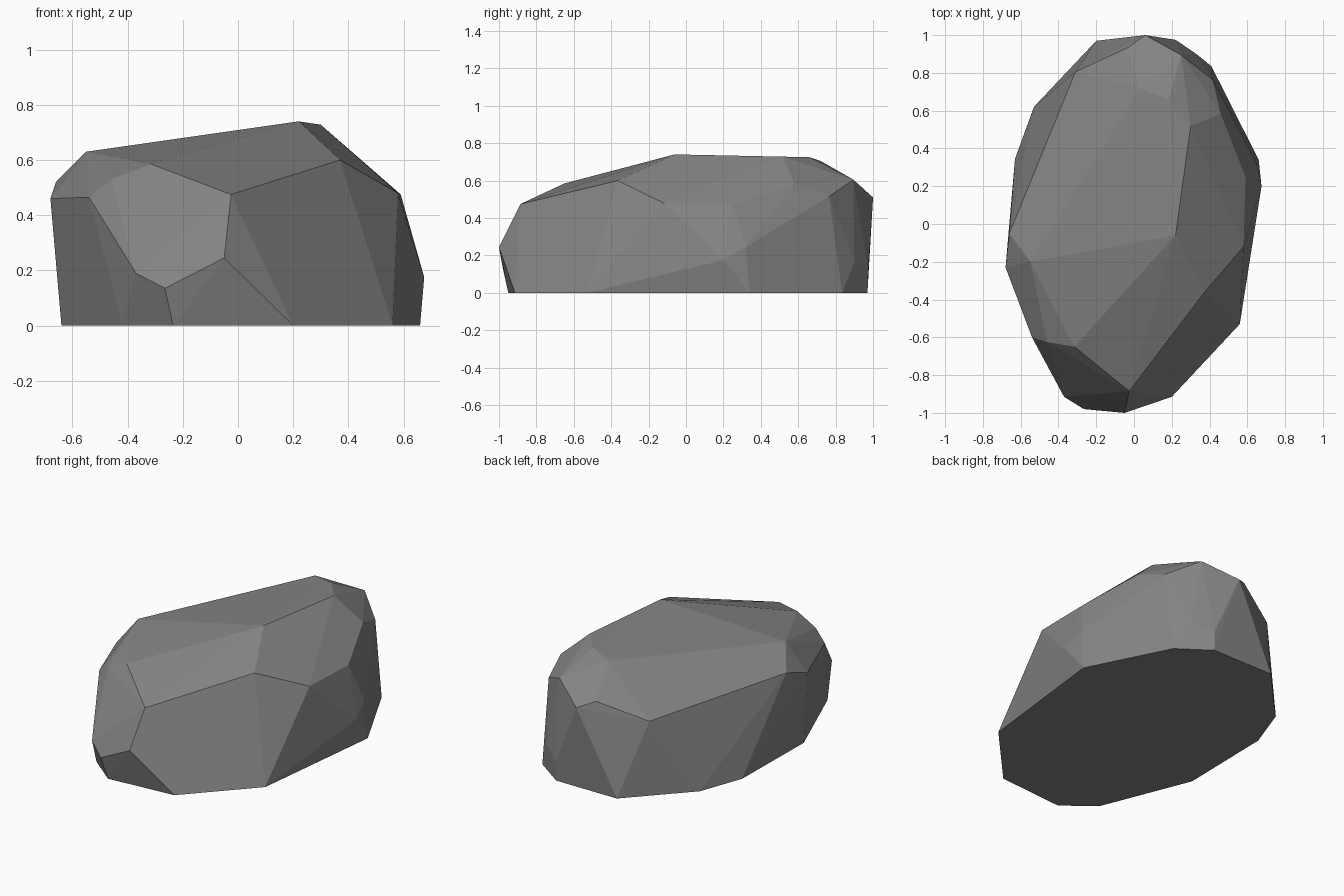
import bpy
import bmesh
import math

# Remove the default cube only
default_cube = bpy.data.objects.get("Cube")
if default_cube:
    bpy.data.objects.remove(default_cube, do_unlink=True)


def flat_material(name, colour):
    """Plain material with one colour for viewport and render."""
    material = bpy.data.materials.new(name)
    material.use_nodes = True
    material.diffuse_color = colour
    shader = material.node_tree.nodes["Principled BSDF"]
    shader.inputs["Base Color"].default_value = colour
    shader.inputs["Roughness"].default_value = 0.9
    return material


def faceted_stone(name, corners, material, flat_angle):
    """Wrap the corners in a convex skin and merge nearly level facets."""
    bm = bmesh.new()
    for corner in corners:
        bm.verts.new(corner)
    hull = bmesh.ops.convex_hull(bm, input=bm.verts[:])
    # Drop corners that ended up inside the skin
    loose = [v for v in bm.verts if not v.link_faces]
    bmesh.ops.delete(bm, geom=loose, context='VERTS')
    bmesh.ops.dissolve_limit(bm, angle_limit=flat_angle,
                             verts=bm.verts[:], edges=bm.edges[:])
    bmesh.ops.recalc_face_normals(bm, faces=bm.faces[:])
    for face in bm.faces:
        face.smooth = False

    mesh = bpy.data.meshes.new(name)
    bm.to_mesh(mesh)
    bm.free()
    mesh.materials.append(material)
    stone = bpy.data.objects.new(name, mesh)
    bpy.context.collection.objects.link(stone)
    return stone


# Footprint on the ground, counter-clockwise from the front
footprint = [(.2, -.915), (.56, -.53), (.66, .34), (.41, .835), (.22, .97),
             (-.2, .97), (-.53, .62), (-.63, .345), (-.64, -.25),
             (-.42, -.8), (-.235, -.95)]

# Chipped corners low on the sides
low_chips = [(-.05, -1, .245), (.675, .2, .175), (.65, .32, .245),
             (.33, .9, .165), (.22, .975, .12),
             (-.37, -.915, .19), (-.265, -.98, .135)]

# Shoulder where the sides turn into the sloping top
shoulder = [(-.025, -.885, .475), (.58, -.12, .48), (.59, .25, .475),
            (.415, .765, .515), (.06, 1, .51), (-.31, .805, .45),
            (-.66, -.05, .52), (-.68, -.23, .46), (-.54, -.6, .465)]

# Crown facets around the summit
crown = [(-.46, -.625, .53), (-.315, -.65, .585), (.37, -.365, .6),
         (.46, .58, .58), (.25, .895, .605), (-.03, .935, .55),
         (-.55, -.2, .63), (.22, -.06, .74), (.3, .52, .728),
         (.185, .66, .725), (.03, .72, .705)]

stone_grey = flat_material("stone_grey", (0.23, 0.23, 0.23, 1.0))
ground_ring = [(x, y, 0.0) for x, y in footprint]
faceted_stone("rock", ground_ring + low_chips + shoulder + crown,
              stone_grey, math.radians(3))
